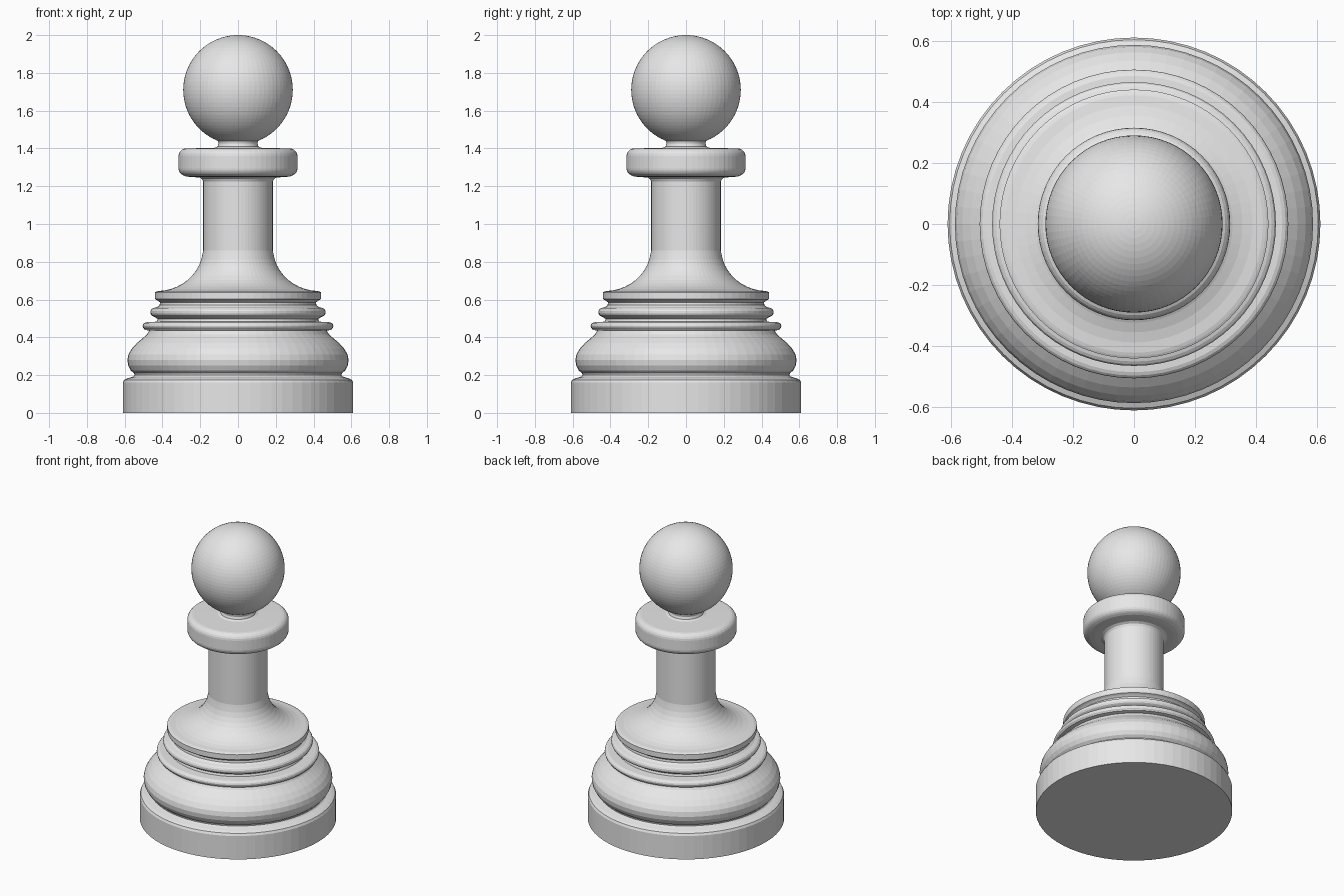
import bpy, bmesh, math

if "Cube" in bpy.data.objects:
    bpy.data.objects.remove(bpy.data.objects["Cube"])

SEG = 64
grey = bpy.data.materials.new("plain_grey")
grey.diffuse_color = (0.8, 0.8, 0.8, 1)
grey.use_nodes = True
grey.node_tree.nodes["Principled BSDF"].inputs["Base Color"].default_value = grey.diffuse_color


def arc(cr, cz, rr, rz, a0, a1, n):
    """Points (radius, z) on an elliptical arc, angles in degrees."""
    pts = []
    for i in range(n + 1):
        a = math.radians(a0 + (a1 - a0) * i / n)
        pts.append((cr + rr * math.cos(a), cz + rz * math.sin(a)))
    return pts


def lathe(name, profile):
    """Revolve a bottom-to-top (radius, z) profile; radius 0 ends become poles."""
    bm = bmesh.new()
    rings = []
    for r, z in profile:
        if r < 1e-4:
            rings.append([bm.verts.new((0, 0, z))])
        else:
            rings.append([bm.verts.new((r * math.cos(2 * math.pi * i / SEG),
                                        r * math.sin(2 * math.pi * i / SEG), z))
                          for i in range(SEG)])
    for a, b in zip(rings, rings[1:]):
        for i in range(SEG):
            j = (i + 1) % SEG
            if len(a) == 1:
                bm.faces.new((a[0], b[j], b[i]))
            elif len(b) == 1:
                bm.faces.new((a[i], a[j], b[0]))
            else:
                bm.faces.new((a[i], a[j], b[j], b[i]))
    if len(rings[0]) > 1:
        bm.faces.new(rings[0][::-1])
    if len(rings[-1]) > 1:
        bm.faces.new(rings[-1])
    bmesh.ops.recalc_face_normals(bm, faces=bm.faces[:])
    mesh = bpy.data.meshes.new(name)
    bm.to_mesh(mesh)
    bm.free()
    mesh.materials.append(grey)
    obj = bpy.data.objects.new(name, mesh)
    bpy.context.collection.objects.link(obj)
    return obj


# Turned body, one continuous profile from the foot to the neck
body = [(0.61, 0.0), (0.61, 0.16), (0.603, 0.175), (0.585, 0.183),
        (0.555, 0.192), (0.548, 0.2), (0.55, 0.21)]
# wide rounded bulge
body += [(0.568, 0.225), (0.581, 0.25), (0.586, 0.28), (0.58, 0.31),
         (0.562, 0.34), (0.535, 0.37), (0.505, 0.395), (0.482, 0.415),
         (0.47, 0.435)]
# three stacked rings with grooves between them
body += [(0.495, 0.44)] + arc(0.487, 0.46, 0.018, 0.018, -60, 60, 4)
body += [(0.485, 0.48), (0.43, 0.483), (0.425, 0.497), (0.44, 0.507)]
body += arc(0.445, 0.533, 0.02, 0.022, -75, 75, 5)
body += [(0.43, 0.56), (0.415, 0.57), (0.413, 0.585), (0.425, 0.594)]
body += [(0.437, 0.6), (0.44, 0.607), (0.44, 0.638), (0.432, 0.642)]
# concave flare and straight stem
body += arc(0.43, 0.875, 0.245, 0.23, 268, 188, 10)
body += [(0.184, 0.86), (0.184, 1.225), (0.19, 1.238), (0.205, 1.247)]
# collar
body += [(0.245, 1.248), (0.275, 1.252)]
body += arc(0.275, 1.295, 0.04, 0.04, -65, 0, 4)
body += arc(0.275, 1.36, 0.04, 0.04, 0, 90, 5)
# short neck under the head
body += [(0.125, 1.403), (0.108, 1.41), (0.103, 1.425), (0.108, 1.445), (0.105, 1.47)]
lathe("turned_body", body)

# Round head
head = arc(0, 1.71, 0.29, 0.29, -90, 90, 40)
lathe("round_head", head)
